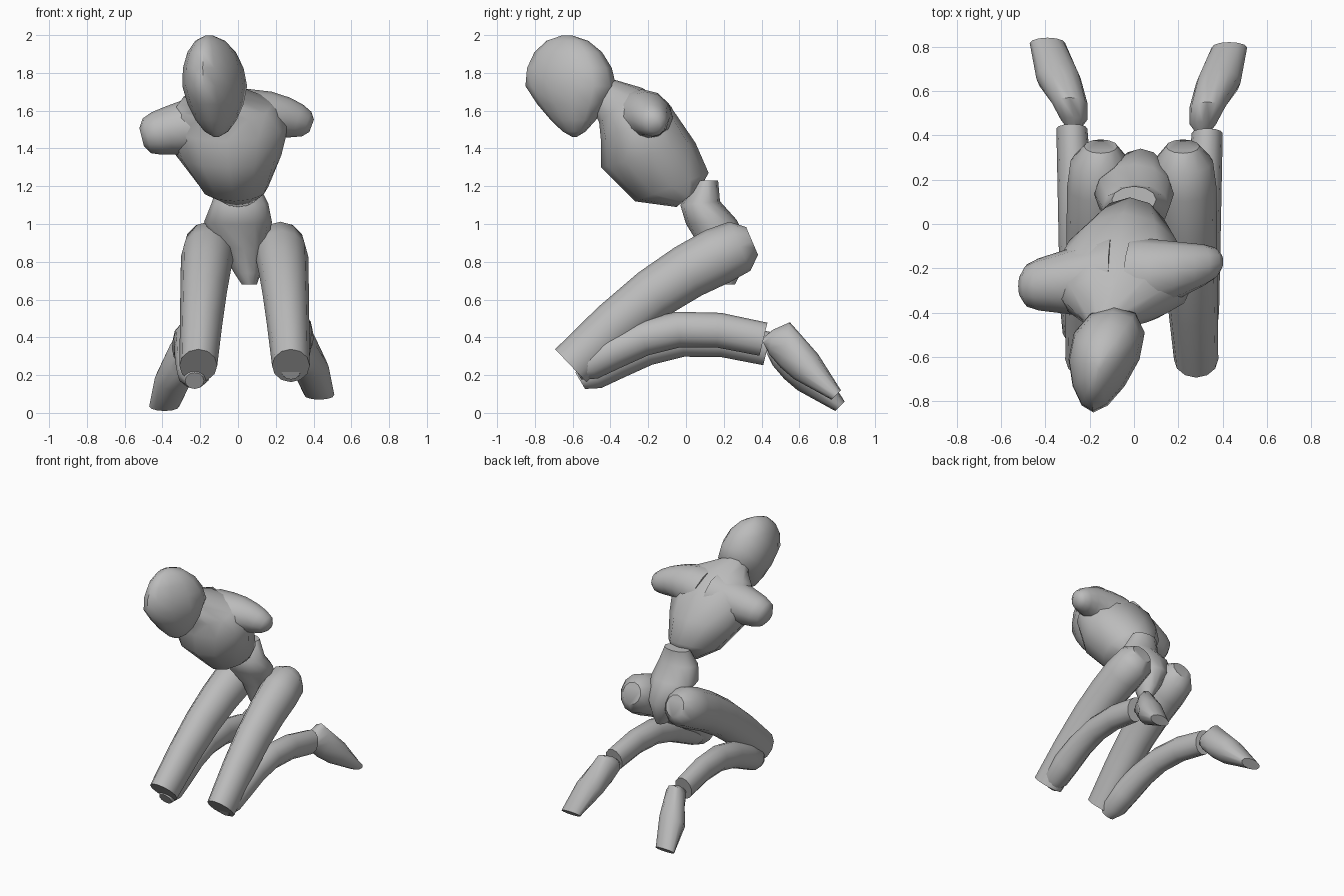
import bpy, bmesh, math
from mathutils import Vector

cube = bpy.data.objects.get("Cube")
if cube:
    bpy.data.objects.remove(cube, do_unlink=True)

grey = bpy.data.materials.new("mannequin grey")
grey.use_nodes = True
colour = (0.5, 0.5, 0.5, 1)
grey.diffuse_color = colour
grey.node_tree.nodes["Principled BSDF"].inputs["Base Color"].default_value = colour

SIDEWAYS = Vector((1, 0, 0))
FORWARD = Vector((0, 1, 0))


def slab(centre_x, half_width, back, front):
    """Cross-section between a back and a front point (y, z) in the side plane."""
    back_point = Vector((centre_x, *back))
    front_point = Vector((centre_x, *front))
    middle = (back_point + front_point) / 2
    return middle, SIDEWAYS * half_width, (back_point - front_point) / 2


def loft(name, sections, pinch=0, sides=12):
    """Skin closed rings over a list of cross-sections."""
    bm = bmesh.new()
    rings = []
    for centre, across, along in sections:
        ring = []
        for i in range(sides):
            angle = math.tau * i / sides
            cosine, sine = math.cos(angle), math.sin(angle)
            offset = across * cosine * (1 + pinch * sine) + along * sine
            ring.append(bm.verts.new(centre + offset))
        rings.append(ring)
    for lower, upper in zip(rings, rings[1:]):
        for i in range(sides):
            j = (i + 1) % sides
            bm.faces.new((lower[i], lower[j], upper[j], upper[i]))
    bm.faces.new(rings[0])
    bm.faces.new(rings[-1])
    bmesh.ops.recalc_face_normals(bm, faces=bm.faces[:])
    mesh = bpy.data.meshes.new(name)
    bm.to_mesh(mesh)
    bm.free()
    mesh.materials.append(grey)
    obj = bpy.data.objects.new(name, mesh)
    bpy.context.collection.objects.link(obj)
    bpy.ops.object.select_all(action="DESELECT")
    obj.select_set(True)
    bpy.context.view_layer.objects.active = obj
    bpy.ops.object.shade_smooth_by_angle(angle=math.radians(50))


def limb(start, end, widths, depths, bow=0, axis=SIDEWAYS, steps=6):
    """Bowed, tapering sections from a rounded start to a cut end."""
    start, end = Vector(start), Vector(end)
    sections = []
    for k in range(steps + 1):
        t = (k / steps) ** 1.5
        centre = start.lerp(end, t)
        centre.z += bow * math.sin(math.pi * t)
        tangent = end - start
        tangent.z += bow * math.pi * math.cos(math.pi * t)
        normal = tangent.cross(axis).normalized()
        rounding = min(1, 0.5 + 0.4 * k)
        width = widths[0] + (widths[1] - widths[0]) * t
        depth = depths[0] + (depths[1] - depths[0]) * t
        sections.append((centre, axis * width * rounding, normal * depth * rounding))
    return sections


def mirrored(sections, shift):
    """The same part for the other leg, slightly displaced by the pose."""
    flip = Vector((-1, 1, 1))
    return [(c * flip + Vector(shift), u, v) for c, u, v in sections]


# Head: an egg narrowing to the chin and face, turned a little to its right
head = []
levels = 9
for k in range(levels):
    angle = math.pi * (k + 0.3) / (levels - 0.4)
    drop, swell = math.cos(angle), math.sin(angle)
    chin = min(drop, 0)
    centre = Vector((-0.135 - 0.02 * drop, -0.61 - 0.02 * drop, 1.73 + 0.27 * drop))
    width = 0.16 * swell * (1 + 0.2 * chin)
    depth = 0.24 * swell * (1 + 0.5 * chin)
    head.append((centre, SIDEWAYS * width, (FORWARD + SIDEWAYS * 0.2) * depth))
loft("head", head, pinch=0.3)

# Chest leaning forward, running up into the neck
loft("torso", [
    slab(0, 0.1, (0.08, 1.2), (-0.05, 1.09)),
    slab(-0.02, 0.18, (0.12, 1.27), (-0.27, 1.12)),
    slab(-0.05, 0.28, (0.05, 1.43), (-0.45, 1.3)),
    slab(-0.06, 0.33, (-0.08, 1.62), (-0.45, 1.44)),
    slab(-0.07, 0.25, (-0.23, 1.72), (-0.46, 1.54)),
    slab(-0.12, 0.1, (-0.4, 1.77), (-0.48, 1.58)),
    slab(-0.13, 0.08, (-0.55, 1.8), (-0.55, 1.6)),
])

# Shoulder stumps, from the rounded tip swelling into the chest
loft("right_shoulder", limb((-0.51, -0.28, 1.46), (-0.1, -0.24, 1.53),
                            (0.1, 0.19), (0.1, 0.18), 0.01, axis=FORWARD))
loft("left_shoulder", limb((0.39, -0.17, 1.52), (0, -0.25, 1.54),
                           (0.07, 0.19), (0.07, 0.18), 0.04, axis=FORWARD))

# Waist and pelvis
loft("pelvis", [
    slab(0, 0.1, (0.17, 1.23), (0.05, 1.23)),
    slab(0.01, 0.15, (0.18, 1.12), (-0.03, 1.1)),
    slab(0, 0.18, (0.27, 1.02), (0, 1)),
    slab(0.03, 0.12, (0.34, 0.87), (0.08, 0.87)),
    slab(0.05, 0.07, (0.29, 0.74), (0.11, 0.74)),
    slab(0.06, 0.04, (0.26, 0.68), (0.14, 0.68)),
])

# Legs: each part is made once and mirrored with the small shift of the pose
foot = [
    slab(0.31, 0.03, (0.4, 0.39), (0.42, 0.35)),
    slab(0.31, 0.06, (0.46, 0.44), (0.44, 0.31)),
    slab(0.33, 0.08, (0.55, 0.48), (0.5, 0.24)),
    slab(0.38, 0.1, (0.7, 0.31), (0.57, 0.18)),
    slab(0.43, 0.08, (0.82, 0.12), (0.77, 0.07)),
]
legs = {
    "thigh": (limb((0.22, 0.35, 0.91), (0.28, -0.61, 0.25),
                   (0.15, 0.1), (0.16, 0.12), 0.08), (0.07, 0, 0)),
    "shin": (limb((0.28, -0.58, 0.22), (0.33, 0.41, 0.39),
                  (0.1, 0.07), (0.1, 0.09), 0.13), (0.05, 0.02, -0.05)),
    "foot": (foot, (0.04, 0.02, -0.06)),
}
for part, (sections, shift) in legs.items():
    loft("left_" + part, sections)
    loft("right_" + part, mirrored(sections, shift))
